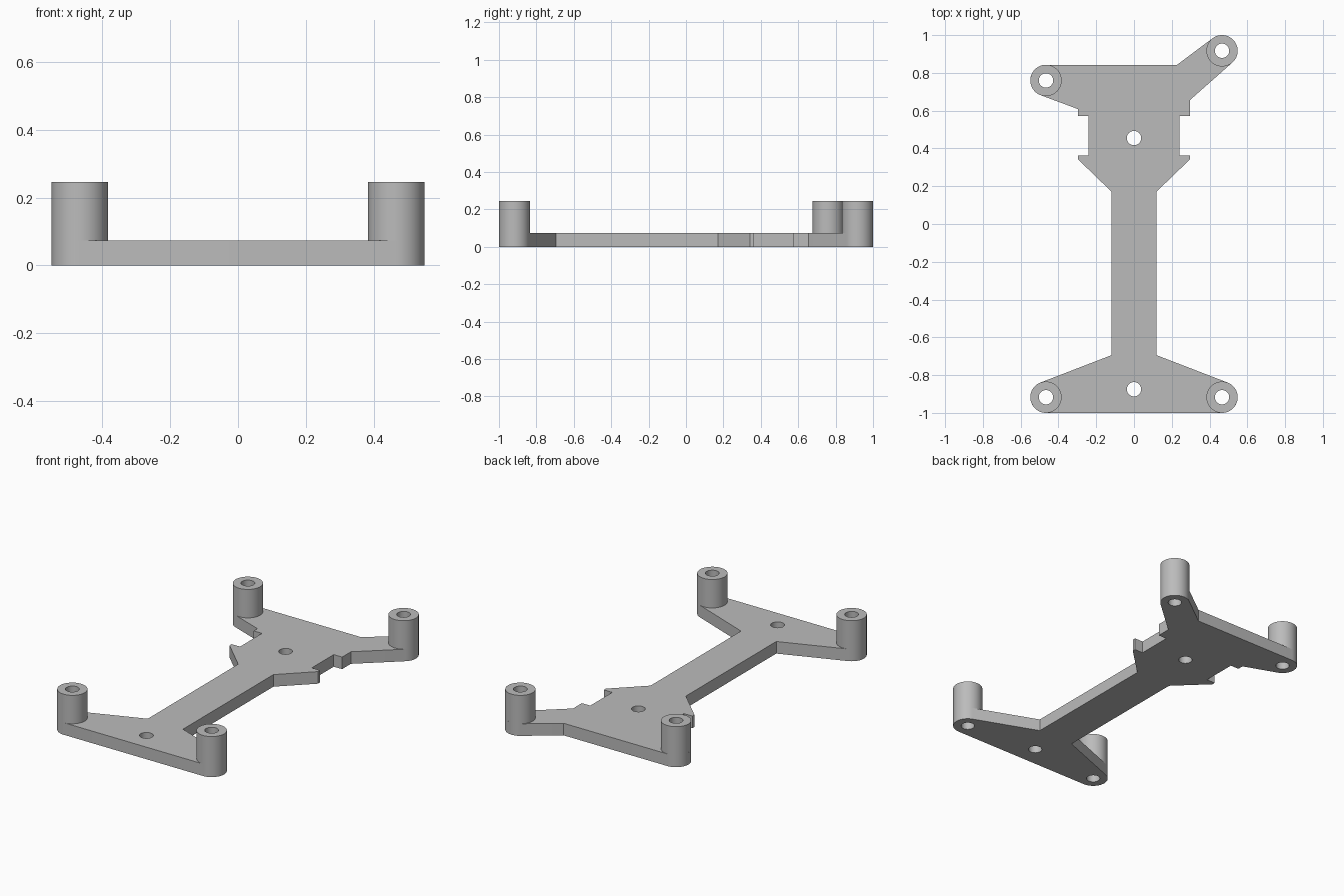
import bpy, bmesh
from math import acos, atan2, cos, sin, tau
from mathutils import Vector

cube = bpy.data.objects.get("Cube")
if cube:
    bpy.data.objects.remove(cube, do_unlink=True)

PLATE_TOP, POST_TOP = 0.073, 0.245
POST_R, HOLE_R = 0.083, 0.038
SEGMENTS = 48

grey = bpy.data.materials.new("light grey")
grey.use_nodes = True
grey.diffuse_color = (0.5, 0.5, 0.5, 1)
grey.node_tree.nodes["Principled BSDF"].inputs["Base Color"].default_value = (0.5, 0.5, 0.5, 1)


def circle(center, radius):
    return [(center[0] + radius * cos(tau * i / SEGMENTS),
             center[1] + radius * sin(tau * i / SEGMENTS)) for i in range(SEGMENTS)]


def wrap(center, before, after):
    """Clockwise arc round a post, tangent to the lines from and to its neighbours."""
    def tangent(point, side):
        d = Vector(point) - Vector(center)
        return atan2(d.y, d.x) + side * acos(min(1, POST_R / d.length))
    start, end = tangent(before, -1), tangent(after, 1)
    sweep = (start - end) % tau
    steps = max(8, round(SEGMENTS * sweep / tau))
    return [(center[0] + POST_R * cos(start - sweep * i / steps),
             center[1] + POST_R * sin(start - sweep * i / steps)) for i in range(steps + 1)]


def extrude(name, loops, bottom, top, open_bottom=False):
    """Solid from an outer loop and hole loops."""
    curve = bpy.data.curves.new(name, "CURVE")
    curve.dimensions = "2D"
    curve.fill_mode = "BOTH"
    curve.extrude = (top - bottom) / 2
    for loop in loops:
        spline = curve.splines.new("POLY")
        spline.points.add(len(loop) - 1)
        for point, (x, y) in zip(spline.points, loop):
            point.co = (x, y, 0, 1)
        spline.use_cyclic_u = True
    obj = bpy.data.objects.new(name, curve)
    bpy.context.collection.objects.link(obj)
    obj.location.z = (top + bottom) / 2
    bpy.ops.object.select_all(action="DESELECT")
    bpy.context.view_layer.objects.active = obj
    obj.select_set(True)
    bpy.ops.object.convert(target="MESH")
    obj = bpy.context.object
    bm = bmesh.new()
    bm.from_mesh(obj.data)
    bmesh.ops.remove_doubles(bm, verts=bm.verts, dist=0.0001)
    bmesh.ops.recalc_face_normals(bm, faces=bm.faces)
    if open_bottom:
        bmesh.ops.delete(bm, geom=[f for f in bm.faces if f.normal.z < -0.9], context="FACES")
    bm.to_mesh(obj.data)
    bm.free()
    obj.data.materials.clear()
    obj.data.materials.append(grey)
    bpy.ops.object.shade_smooth_by_angle()


# Post centres
back_left, back_right = (0.466, 0.917), (-0.466, 0.76)
front_left, front_right = (0.466, -0.917), (-0.466, -0.917)

# Notched side and narrow spine, from back to front
side = [(0.296, 0.572), (0.24, 0.572), (0.24, 0.362), (0.296, 0.362),
        (0.296, 0.342), (0.118, 0.17), (0.118, -0.694)]
mirrored = [(-x, y) for x, y in reversed(side)]
back_corner, left_corner, right_corner = (0.228, 0.843), (0.296, 0.656), (-0.296, 0.608)
front_edge = (0, front_left[1] - POST_R)

# Base plate outline, clockwise from the back right post
outline = (wrap(back_right, right_corner, back_corner) + [back_corner]
           + wrap(back_left, back_corner, left_corner) + [left_corner] + side
           + wrap(front_left, side[-1], front_edge)
           + wrap(front_right, front_edge, mirrored[0]) + mirrored + [right_corner])
posts = {"back_left_post": back_left, "back_right_post": back_right,
         "front_left_post": front_left, "front_right_post": front_right}
holes = list(posts.values()) + [(0, 0.455), (0, -0.875)]
extrude("base_plate", [outline] + [circle(c, HOLE_R) for c in holes], 0, PLATE_TOP)

# Hollow standoff posts
for name, center in posts.items():
    extrude(name, [circle(center, POST_R), circle(center, HOLE_R)], PLATE_TOP, POST_TOP, True)
